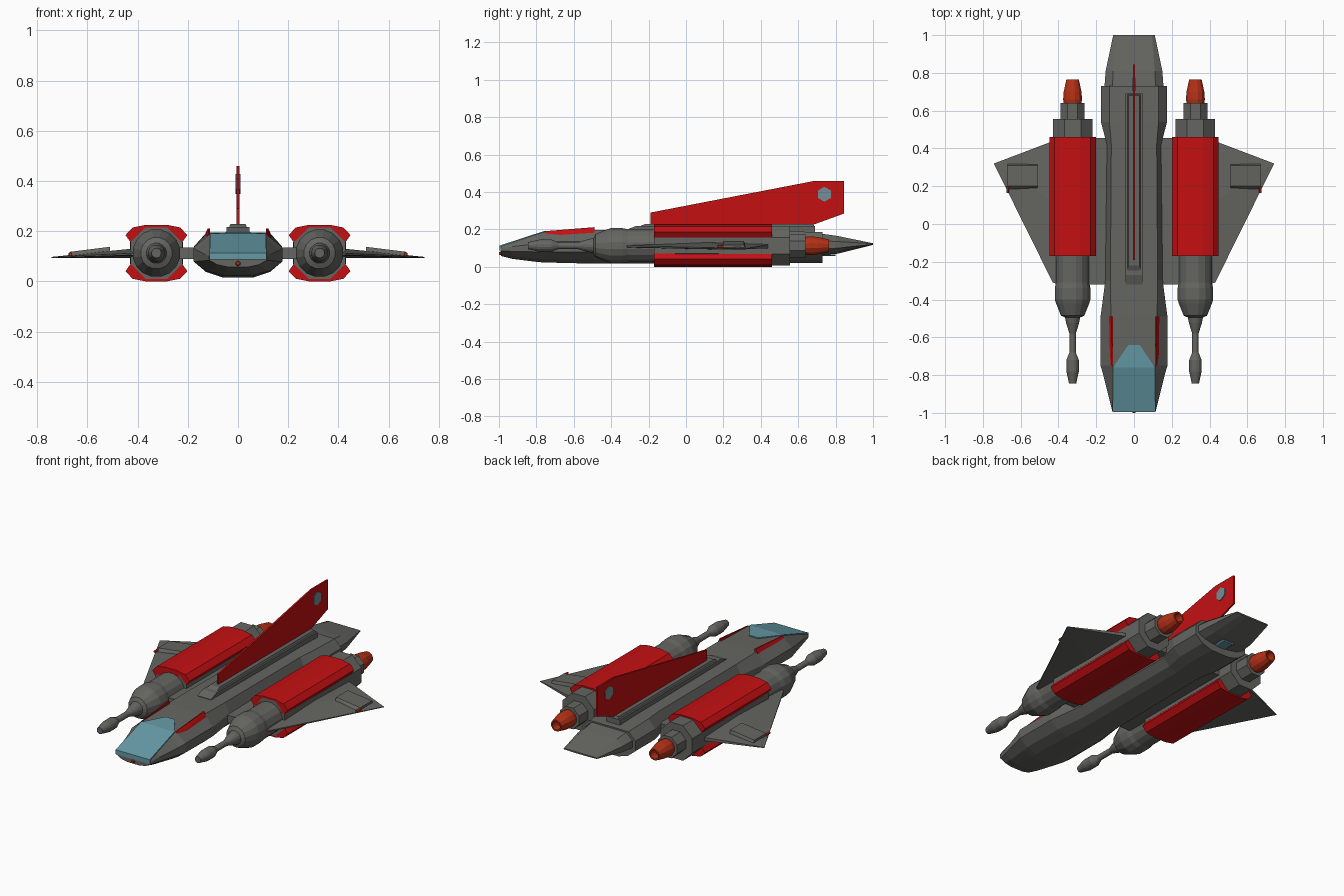
import bpy, bmesh, math

if "Cube" in bpy.data.objects:
    bpy.data.objects.remove(bpy.data.objects["Cube"])


def material(name, rgb):
    m = bpy.data.materials.new(name)
    m.diffuse_color = (*rgb, 1)
    m.use_nodes = True
    m.node_tree.nodes["Principled BSDF"].inputs["Base Color"].default_value = m.diffuse_color
    return m


GREY = material("hull grey", (0.13, 0.13, 0.12))
RED = material("panel red", (0.55, 0.005, 0.006))
ORANGE = material("nozzle orange red", (0.45, 0.03, 0.008))
BLUE = material("glass blue", (0.13, 0.32, 0.38))
PALE = material("badge blue grey", (0.18, 0.27, 0.31))
EX, EZ = 0.325, 0.113  # engine axis


def finish(name, bm, mat, mirror=False):
    bmesh.ops.recalc_face_normals(bm, faces=bm.faces)
    me = bpy.data.meshes.new(name)
    bm.to_mesh(me)
    bm.free()
    me.materials.append(mat)
    ob = bpy.data.objects.new(name, me)
    bpy.context.collection.objects.link(ob)
    if mirror:
        ob.modifiers.new("mirror", 'MIRROR')
    return ob


def loft(name, rings, mat, mirror=False):
    """Skin a list of equal rings of points and cap both ends."""
    bm = bmesh.new()
    vs = [[bm.verts.new(p) for p in r] for r in rings]
    n = len(rings[0])
    for a, b in zip(vs, vs[1:]):
        for i in range(n):
            j = (i + 1) % n
            bm.faces.new((a[i], a[j], b[j], b[i]))
    bm.faces.new(vs[0])
    bm.faces.new(vs[-1])
    return finish(name, bm, mat, mirror)


def hull(name, pts, mat, mirror=False):
    bm = bmesh.new()
    for p in pts:
        bm.verts.new(p)
    res = bmesh.ops.convex_hull(bm, input=bm.verts)
    junk = {v for v in res["geom_interior"] if isinstance(v, bmesh.types.BMVert)}
    bmesh.ops.delete(bm, geom=list(junk), context='VERTS')
    return finish(name, bm, mat, mirror)


def turned(name, profile, sides, mat, cx=EX, cz=EZ, mirror=True):
    """Sweep a (y, radius) profile about a lengthwise axis, flats facing the axes."""
    k = math.cos(math.pi / sides)
    rings = [[(cx + r / k * math.cos((i + .5) * math.tau / sides), y,
               cz + r / k * math.sin((i + .5) * math.tau / sides))
              for i in range(sides)] for y, r in profile]
    return loft(name, rings, mat, mirror)


def prism(name, outline, a, b, axis, mat, mirror=False):
    """Extrude a 2D outline along x or y from a to b."""
    put = (lambda t, u, v: (t, u, v)) if axis == 'x' else (lambda t, u, v: (u, t, v))
    return loft(name, [[put(t, u, v) for u, v in outline] for t in (a, b)], mat, mirror)


def body_ring(y, wt, w, top, hi, lo, bot):
    half = [(wt, top), (w, hi), (w, lo), (0.72 * w, lo + (bot - lo) * 0.62),
            (0.36 * w, lo + (bot - lo) * 0.93)]
    return [(x, y, z) for x, z in half] + [(-x, y, z) for x, z in half[::-1]]


# Fuselage and tapered tail
loft("fuselage", [body_ring(*s) for s in (
    (-0.99, .111, .115, .111, .100, .085, .056),
    (-0.93, .111, .130, .131, .108, .083, .040),
    (-0.79, .112, .165, .176, .125, .080, .021),
    (-0.75, .112, .177, .188, .135, .080, .019),
    (-0.49, .122, .177, .196, .135, .080, .012),
    (-0.30, .125, .152, .195, .135, .080, .012),
    (0.42, .120, .143, .190, .135, .080, .015),
    (0.54, .130, .175, .190, .140, .080, .015),
    (0.73, .130, .175, .185, .140, .080, .015))], GREY)
loft("tail", [body_ring(*s) for s in (
    (0.72, .115, .157, .178, .140, .095, .060),
    (0.81, .110, .150, .165, .135, .100, .068),
    (1.00, .095, .110, .126, .124, .120, .117))], GREY)
prism("tail_light", [(-.04, .066), (.04, .066), (.03, .058), (-.03, .058)],
      0.73, 0.80, 'y', BLUE)

# Cockpit glass, side fins and nose lamp
hull("canopy", [(s * x, y, z) for s in (1, -1) for x, y, z in (
    (.113, -.996, .087), (.113, -.996, .114), (.111, -.79, .180), (.111, -.76, .191),
    (.03, -.64, .198), (.03, -.64, .17), (.111, -.76, .15), (.111, -.9, .10))], BLUE)
hull("cockpit_fin", [(.112, -.75, .16), (.135, -.75, .16), (.112, -.75, .191),
                     (.116, -.75, .191), (.112, -.49, .17), (.14, -.49, .17),
                     (.112, -.49, .212), (.12, -.49, .212)], RED, True)
turned("nose_lamp", [(-1.0, .007), (-.98, .012)], 8, ORANGE, 0, .072, False)

# Dorsal spine with sloping front, and tall fin
hull("spine_base", [(s * .045, y, z) for s in (1, -1) for y, z in (
    (-.32, .18), (-.32, .198), (-.27, .217), (.69, .217), (.69, .18))], GREY)
hull("spine_ridge", [(s * x, y, z) for s in (1, -1) for x, y, z in (
    (.038, -.26, .21), (.030, -.22, .229), (.030, .68, .229), (.038, .69, .21))], GREY)
prism("tail_fin", [(-.19, .225), (-.19, .29), (.69, .46), (.845, .46), (.845, .285),
                   (.68, .225)], -.005, .005, 'x', RED)
prism("fin_badge", [(.74 + .04 * math.cos(math.radians(60 * i + 30)),
                     .388 + .04 * math.sin(math.radians(60 * i + 30))) for i in range(6)],
      -.009, .009, 'x', PALE)

# Engines: cannon and intake, body, rear collar, nozzle
turned("engine_cannon", [(-.845, .019), (-.78, .033), (-.72, .033), (-.68, .017),
                         (-.58, .017), (-.525, .034), (-.495, .040), (-.485, .062),
                         (-.42, .088), (-.40, .094), (-.34, .094), (-.31, .088),
                         (-.15, .088)], 16, GREY)
turned("engine_body", [(-.17, .103), (.555, .105)], 8, GREY)
turned("engine_collar", [(.55, .063), (.64, .063)], 8, GREY)
turned("engine_nozzle", [(.635, .046), (.66, .050), (.70, .047), (.765, .033),
                         (.765, .025), (.72, .022)], 12, ORANGE)

# Red armour shells above and below each engine
shell = [(-.103, .043), (-.123, .072), (-.095, .102), (-.04, .113),
         (.04, .113), (.095, .102), (.123, .072), (.103, .043)]
for label, s in (("upper", 1), ("lower", -1)):
    prism(label + "_engine_shell", [(EX + x, EZ + s * z) for x, z in shell],
          -.17, .46, 'y', RED, True)

# Pylons, wings, wing pods and tip lamps
prism("engine_pylon", [(.12, .09), (.12, .135), (.25, .135), (.25, .09)],
      -.32, .455, 'y', GREY, True)
hull("wing", [(.40, -.32, .103), (.40, -.32, .115), (.40, .10, .094), (.40, .10, .133),
              (.40, .45, .100), (.40, .45, .122), (.43, -.31, .105), (.43, -.31, .113),
              (.742, .32, .094), (.742, .32, .098)], GREY, True)
hull("wing_pod", [(.51, .18, .10), (.67, .18, .097), (.51, .32, .10), (.67, .32, .097),
                  (.51, .20, .138), (.67, .20, .118), (.51, .31, .138), (.67, .31, .118)],
     GREY, True)
turned("wing_lamp", [(.165, .006), (.20, .008)], 6, ORANGE, .668, .108)
